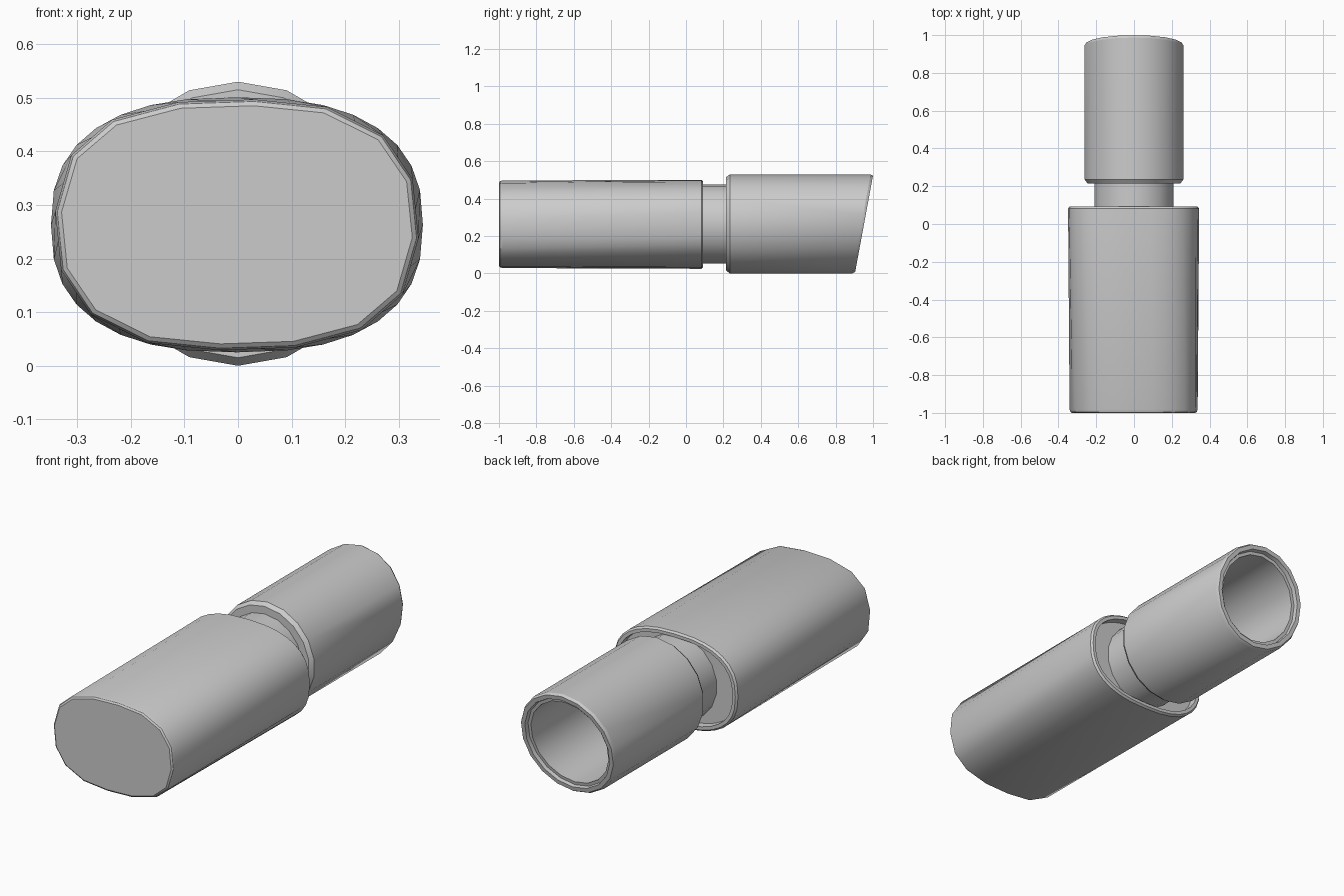
import bpy, bmesh, math
from mathutils import Vector

if "Cube" in bpy.data.objects:
    bpy.data.objects.remove(bpy.data.objects["Cube"])


def loft(name, rings, cap_first=False, cap_last=False):
    """Skin a list of equal-length closed rings into one object."""
    bm = bmesh.new()
    loops = [[bm.verts.new(p) for p in ring] for ring in rings]
    n = len(loops[0])
    for a, b in zip(loops, loops[1:]):
        for i in range(n):
            j = (i + 1) % n
            bm.faces.new((a[i], a[j], b[j], b[i]))
    if cap_first:
        bm.faces.new(loops[0][::-1])
    if cap_last:
        bm.faces.new(loops[-1])
    bmesh.ops.recalc_face_normals(bm, faces=bm.faces)
    mesh = bpy.data.meshes.new(name)
    bm.to_mesh(mesh)
    bm.free()
    obj = bpy.data.objects.new(name, mesh)
    bpy.context.collection.objects.link(obj)
    bpy.ops.object.select_all(action='DESELECT')
    obj.select_set(True)
    bpy.context.view_layer.objects.active = obj
    bpy.ops.object.shade_smooth_by_angle(angle=math.radians(30))
    return obj


# Oval body: coarse, slightly twisted 16-sided front, finer 32-sided back
half = [(.339, -.025), (.328, .085), (.273, .167), (.168, .22),
        (.032, .234), (-.109, .229), (-.233, .196), (-.309, .13)]
corners = [Vector(p) for p in half] + [-Vector(p) for p in half]
front = []
for i, p in enumerate(corners):
    front += [p, (p + corners[(i + 1) % 16]) / 2]


def power(v):
    return math.copysign(abs(v) ** 0.8, v)


back = [Vector((.347 * power(math.cos(t)), .238 * power(math.sin(t))))
        for t in (math.tau * i / 32 for i in range(32))]


def oval(shape, y, inset=0.0):
    sx = 1 - inset / .345
    sz = 1 - inset / .237
    return [(p.x * sx - .002, y, p.y * sz + .263) for p in shape]


loft("muffler_body", [
    oval(front, -1.0, .012), oval(front, -.994, .004), oval(front, -.982),
    oval(back, .082), oval(back, .092, .008),
    oval(back, .092, .024), oval(back, .055, .026),
], cap_first=True, cap_last=True)

# Round pipe: neck, flared sleeve, slanted mouth and hollow inside
SIDES, R = 18, .265


def circle(r, y, slant=0.0):
    ring = []
    for i in range(SIDES):
        t = math.tau * i / SIDES
        z = r * math.cos(t)
        ring.append((r * math.sin(t), y + slant * z, R + z))
    return ring


SLANT = .185
loft("outlet_pipe", [
    circle(.212, .04), circle(.212, .215),
    circle(.250, .215), circle(R, .235),
    circle(R, .938, SLANT), circle(.257, .952, SLANT),
    circle(.236, .952, SLANT), circle(.232, .932, SLANT),
    circle(.216, .932, SLANT), circle(.214, .25),
    circle(.195, .22), circle(.195, .06),
], cap_first=True, cap_last=True)
